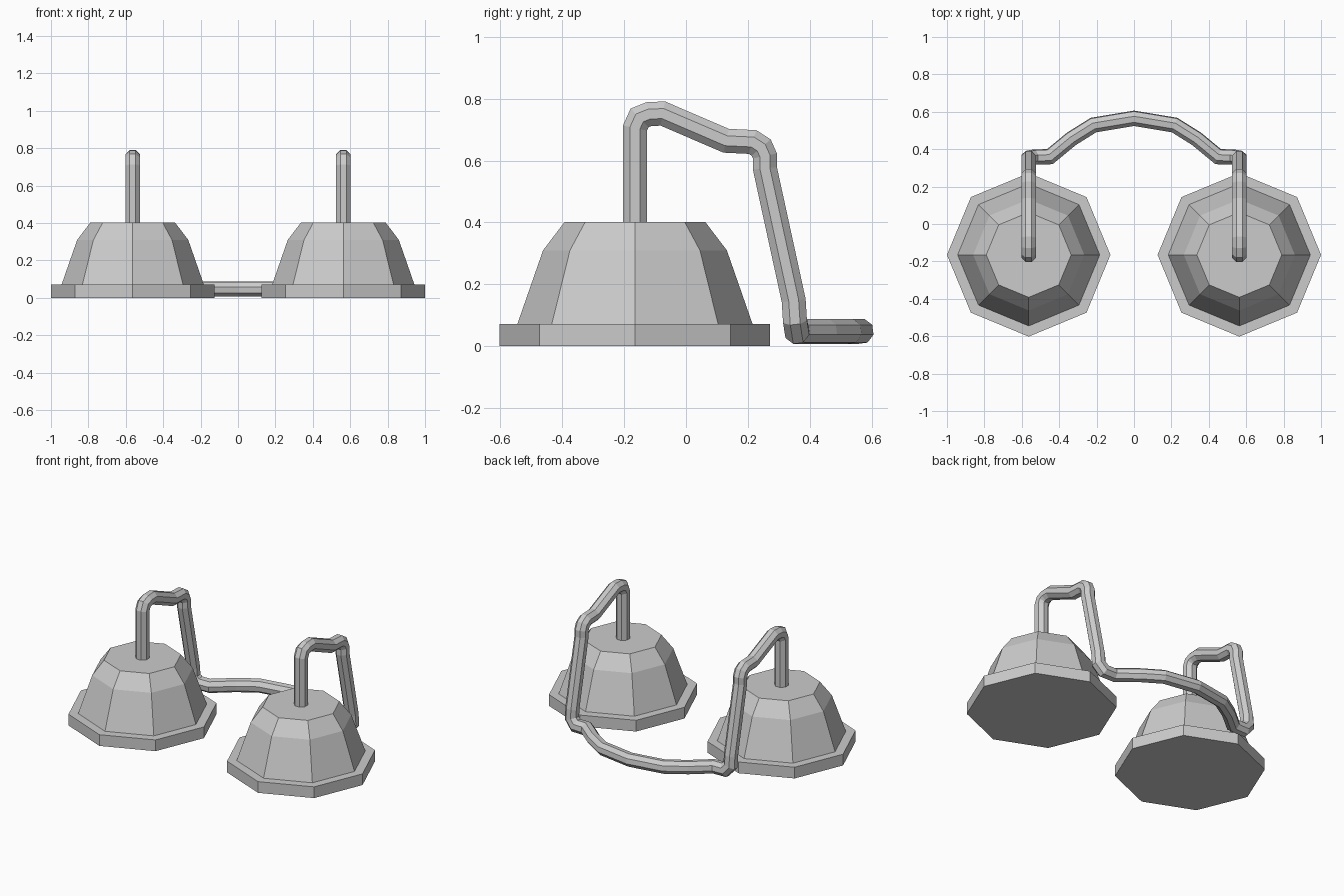
import bpy, bmesh
from math import sin, cos, pi
from mathutils import Vector

if "Cube" in bpy.data.objects:
    bpy.data.objects.remove(bpy.data.objects["Cube"])

BX, BY = 0.563, -0.165   # bell centre
TUBE_R = 0.042


def finish(name, bm):
    bmesh.ops.recalc_face_normals(bm, faces=bm.faces[:])
    me = bpy.data.meshes.new(name)
    bm.to_mesh(me)
    bm.free()
    ob = bpy.data.objects.new(name, me)
    bpy.context.collection.objects.link(ob)
    return ob


def skin(bm, rings):
    """Bridge successive vertex rings and cap both ends."""
    rings = [[bm.verts.new(p) for p in r] for r in rings]
    n = len(rings[0])
    for a, b in zip(rings, rings[1:]):
        for i in range(n):
            j = (i + 1) % n
            bm.faces.new((a[i], a[j], b[j], b[i]))
    bm.faces.new(rings[0][::-1])
    bm.faces.new(rings[-1])


def lathe(name, profile, x, y, sides=8):
    bm = bmesh.new()
    skin(bm, [[(x + r * cos(2 * pi * i / sides), y + r * sin(2 * pi * i / sides), z)
               for i in range(sides)] for r, z in profile])
    return finish(name, bm)


def tube(name, path, radius, sides=8):
    """Sweep a polygon along the path without twist, mitring each corner."""
    pts = [Vector(p) for p in path]
    d = [(b - a).normalized() for a, b in zip(pts, pts[1:])]
    side = Vector((1, 0, 0))
    up = d[0].cross(side)
    ring = [pts[0] + radius * (side * cos((i + .5) * 2 * pi / sides)
                               + up * sin((i + .5) * 2 * pi / sides)) for i in range(sides)]
    rings = [ring]
    for k in range(1, len(pts)):
        n = (d[k - 1] + d[min(k, len(d) - 1)]).normalized()
        ring = [v + d[k - 1] * ((pts[k] - v).dot(n) / d[k - 1].dot(n)) for v in ring]
        rings.append(ring)
    bm = bmesh.new()
    skin(bm, rings)
    return finish(name, bm)


# Octagonal domes with a flange at the base
profile = [(0.437, 0), (0.437, 0.072), (0.38, 0.072), (0.297, 0.31), (0.227, 0.402)]
for label, s in (("left", -1), ("right", 1)):
    lathe(label + "_dome", profile, s * BX, BY)

# Bent tube: up from a dome, over, down to the floor, then round the back
half = [(BX, y, z) for y, z in (
    (BY, 0.38), (BY, 0.705), (-0.15, 0.738), (-0.12, 0.75), (-0.075, 0.752),
    (0.13, 0.664), (0.215, 0.66), (0.243, 0.642), (0.255, 0.615), (0.255, 0.575),
    (0.348, 0.148), (0.352, 0.085))]
half += [(x, y, 0.048) for x, y in ((0.53, 0.358), (0.45, 0.36), (0.335, 0.455), (0.217, 0.529))]
path = half + [(0, 0.565, 0.048)] + [(-x, y, z) for x, y, z in reversed(half)]
tube("connecting_tube", path, TUBE_R)
